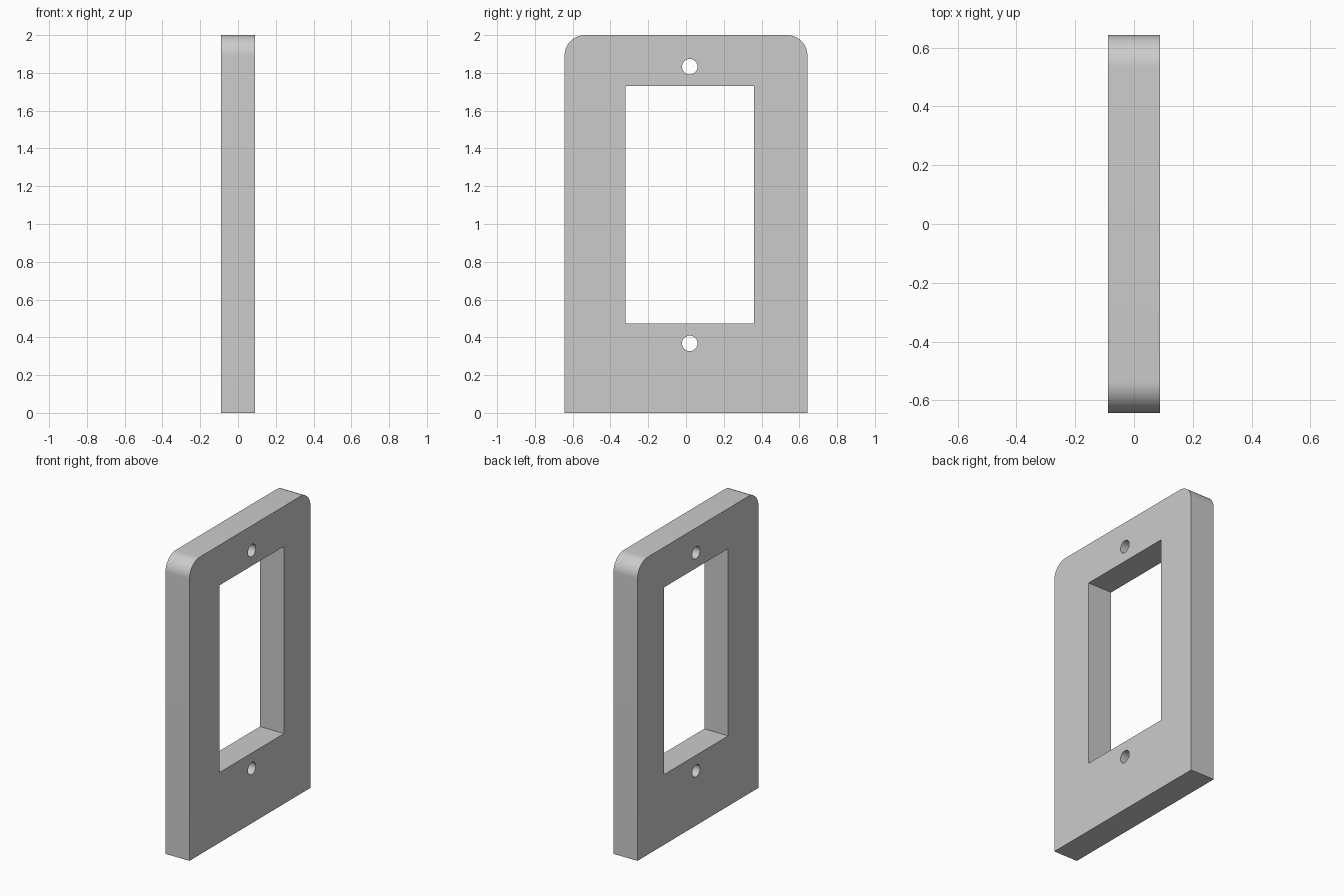
import bpy
import bmesh
import math

HALF_X, HALF_Y, HEIGHT = 0.089, 0.643, 2.0
CORNER, SEGMENTS = 0.108, 16
SLOT_Y = 0.02  # the opening and holes sit slightly off centre

if "Cube" in bpy.data.objects:
    bpy.data.objects.remove(bpy.data.objects["Cube"], do_unlink=True)

grey = bpy.data.materials.new("light_grey")
grey.use_nodes = True
colour = (0.6, 0.6, 0.6, 1)
grey.diffuse_color = colour
grey.node_tree.nodes["Principled BSDF"].inputs["Base Color"].default_value = colour


def prism(name, outline, half):
    """Extrude a (y, z) outline along x."""
    bm = bmesh.new()
    face = bm.faces.new([bm.verts.new((-half, y, z)) for y, z in outline])
    side = bmesh.ops.extrude_face_region(bm, geom=[face])["geom"]
    moved = [v for v in side if isinstance(v, bmesh.types.BMVert)]
    bmesh.ops.translate(bm, verts=moved, vec=(2 * half, 0, 0))
    bmesh.ops.recalc_face_normals(bm, faces=bm.faces)
    mesh = bpy.data.meshes.new(name)
    bm.to_mesh(mesh)
    bm.free()
    mesh.materials.append(grey)
    obj = bpy.data.objects.new(name, mesh)
    bpy.context.collection.objects.link(obj)
    return obj


def arc(y, z, radius, start, end, count):
    """Points on an arc, angles in degrees."""
    angles = [math.radians(start + (end - start) * i / count) for i in range(count + 1)]
    return [(y + radius * math.cos(a), z + radius * math.sin(a)) for a in angles]


# Plate with square bottom corners and rounded top corners
inner_y, inner_z = HALF_Y - CORNER, HEIGHT - CORNER
outline = [(-HALF_Y, 0), (HALF_Y, 0)]
outline += arc(inner_y, inner_z, CORNER, 0, 90, SEGMENTS)
outline += arc(-inner_y, inner_z, CORNER, 90, 180, SEGMENTS)
plate = prism("wall_plate", outline, HALF_X)

# Rectangular opening and two screw holes
y0, y1, z0, z1 = SLOT_Y - 0.341, SLOT_Y + 0.341, 0.472, 1.73
cutters = [prism("opening_cutter", [(y0, z0), (y1, z0), (y1, z1), (y0, z1)], 0.3)]
for label, z in (("lower", 0.368), ("upper", 1.833)):
    circle = arc(SLOT_Y, z, 0.041, 0, 360, 32)[:-1]
    cutters.append(prism(label + "_hole_cutter", circle, 0.3))

bpy.ops.object.select_all(action="DESELECT")
bpy.context.view_layer.objects.active = plate
plate.select_set(True)
for cutter in cutters:
    cutter.hide_render = True
    cut = plate.modifiers.new(cutter.name, "BOOLEAN")
    cut.operation = "DIFFERENCE"
    cut.solver = "EXACT"
    cut.object = cutter
    bpy.ops.object.modifier_apply(modifier=cut.name)
    bpy.data.objects.remove(cutter, do_unlink=True)

# Smooth curved walls, sharp edges elsewhere
bpy.ops.object.shade_smooth_by_angle(angle=math.radians(30))
